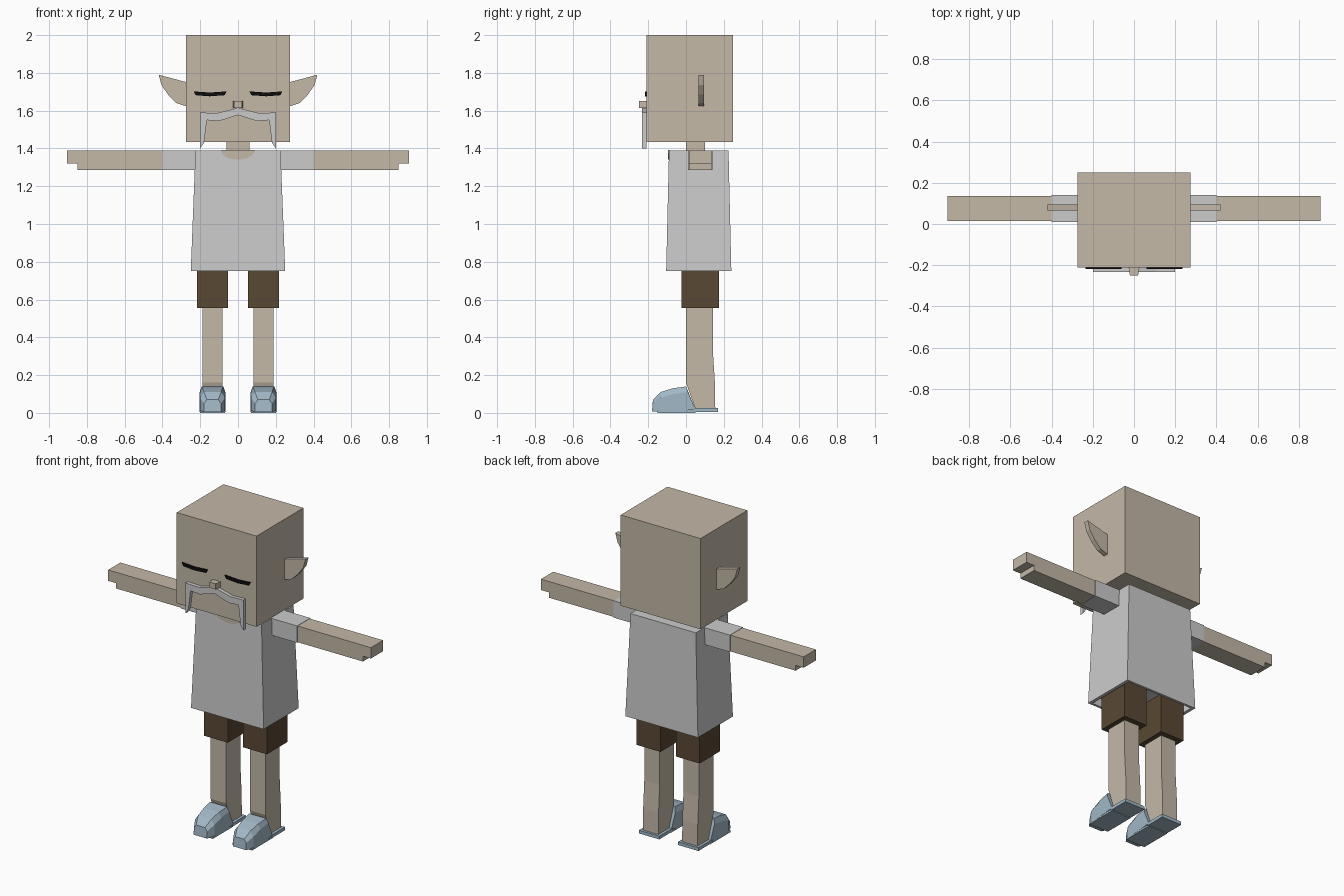
import bpy, bmesh, math
from mathutils import Vector

cube = bpy.data.objects.get("Cube")
if cube:
    bpy.data.objects.remove(cube, do_unlink=True)


def material(name, *rgb):
    m = bpy.data.materials.new(name)
    m.use_nodes = True
    m.diffuse_color = (*rgb, 1)
    m.node_tree.nodes["Principled BSDF"].inputs["Base Color"].default_value = (*rgb, 1)
    return m


skin = material("skin", 0.55, 0.48, 0.39)
cloth = material("pale grey", 0.60, 0.60, 0.60)
brown = material("dark brown", 0.10, 0.065, 0.033)
blue = material("shoe blue", 0.36, 0.48, 0.57)
black = material("black", 0.004, 0.004, 0.004)


def finish(name, bm, mat):
    bmesh.ops.recalc_face_normals(bm, faces=bm.faces)
    mesh = bpy.data.meshes.new(name)
    bm.to_mesh(mesh)
    bm.free()
    mesh.materials.append(mat)
    ob = bpy.data.objects.new(name, mesh)
    bpy.context.collection.objects.link(ob)
    return ob


def loft(name, rings, mat):
    """Skin a list of equal rings and cap both ends."""
    bm = bmesh.new()
    rows = [[bm.verts.new(p) for p in ring] for ring in rings]
    n = len(rows[0])
    for a, b in zip(rows, rows[1:]):
        for i in range(n):
            j = (i + 1) % n
            bm.faces.new((a[i], a[j], b[j], b[i]))
    bm.faces.new(rows[0])
    bm.faces.new(rows[-1])
    return finish(name, bm, mat)


def plate(name, outline, y0, y1, mat, side=1):
    """Front-facing outline (x, z) given thickness along y."""
    return loft(name, [[(side * x, y, z) for x, z in outline] for y in (y0, y1)], mat)


def rect(x0, x1, y0, y1, z):
    return [(x0, y0, z), (x1, y0, z), (x1, y1, z), (x0, y1, z)]


def box(name, x, y, z, mat, side=1):
    a, b = sorted((side * x[0], side * x[1]))
    return loft(name, [rect(a, b, *y, h) for h in z], mat)


# Head and neck
box("head", (-0.275, 0.275), (-0.21, 0.25), (1.435, 2.0), skin)
box("neck", (-0.06, 0.06), (0, 0.1), (1.35, 1.45), skin)

# Nose, narrowing towards the front
loft("nose", [[(-w, y, 1.615), (w, y, 1.615), (w, y, 1.65), (-w, y, 1.65)]
              for w, y in ((0.028, -0.2), (0.02, -0.25))], skin)

# Moustache: one half outline mirrored into a single arch
half = [(0.11, 1.587), (0.2, 1.59), (0.2, 1.4), (0.18, 1.43), (0.165, 1.55), (0.1, 1.545)]
outline = [(0, 1.615)] + half + [(0, 1.577)] + [(-x, z) for x, z in reversed(half)]
plate("moustache", outline, -0.232, -0.208, cloth)

# Shirt body, wider at the hem, with a hollow underside
shirt = [rect(-0.23, 0.23, -0.085, 0.22, 0.8),
         rect(-0.23, 0.23, -0.09, 0.225, 0.75),
         rect(-0.25, 0.25, -0.105, 0.24, 0.75),
         rect(-0.225, 0.225, -0.09, 0.225, 1.39)]
loft("shirt", shirt, cloth)

# Curved neckline lying on the shirt front
arc = [math.pi * i / 10 for i in range(11)]
plate("neckline", [(0.09 * math.cos(a), 1.391 - 0.05 * math.sin(a)) for a in arc],
      -0.095, -0.087, skin)

for label, s in (("left", 1), ("right", -1)):
    # Face details
    plate(label + "_ear", [(0.27, 1.75), (0.42, 1.79), (0.405, 1.735), (0.37, 1.685),
                           (0.325, 1.64), (0.27, 1.622)], 0.065, 0.095, skin, s)
    plate(label + "_eye", [(0.06, 1.702), (0.15, 1.696), (0.235, 1.702), (0.225, 1.682),
                           (0.15, 1.676), (0.07, 1.682)], -0.218, -0.2095, black, s)

    # Arm with a stepped hand
    box(label + "_sleeve", (0.2, 0.4), (0.01, 0.14), (1.285, 1.39), cloth, s)
    plate(label + "_arm", [(0.39, 1.287), (0.85, 1.287), (0.85, 1.32), (0.905, 1.32),
                           (0.905, 1.388), (0.39, 1.388)], 0.015, 0.135, skin, s)

    # Leg
    c = 0.135 * s
    box(label + "_shorts", (0.053, 0.217), (-0.025, 0.175), (0.555, 0.81), brown, s)
    loft(label + "_leg", [rect(c - 0.053, c + 0.053, y0, y1, z) for y0, y1, z in
                          ((0.05, 0.155, 0.02), (0.0, 0.153, 0.16),
                           (0.0, 0.142, 0.33), (0.0, 0.142, 0.57))], skin)

    # Shoe: toe to ankle sections with chamfered upper edges
    rings = []
    for y, slant, w, wt, z0, z1, z2 in ((-0.18, 0.005, 0.045, 0.03, 0.008, 0.05, 0.07),
                                        (-0.135, 0, 0.066, 0.045, 0.006, 0.08, 0.11),
                                        (-0.07, 0, 0.068, 0.052, 0.006, 0.1, 0.13),
                                        (0.05, -0.05, 0.068, 0.058, 0.018, 0.11, 0.14)):
        ym = y + slant * 0.8
        rings.append([(c - w, y, z0), (c - w, ym, z1), (c - wt, y + slant, z2),
                      (c + wt, y + slant, z2), (c + w, ym, z1), (c + w, y, z0)])
    loft(label + "_shoe", rings, blue)
    box(label + "_heel_sole", (0.065, 0.205), (0.04, 0.17), (0.005, 0.025), blue, s)
    box(label + "_front_sole", (0.068, 0.202), (-0.15, 0.05), (0.0, 0.012), blue, s)
